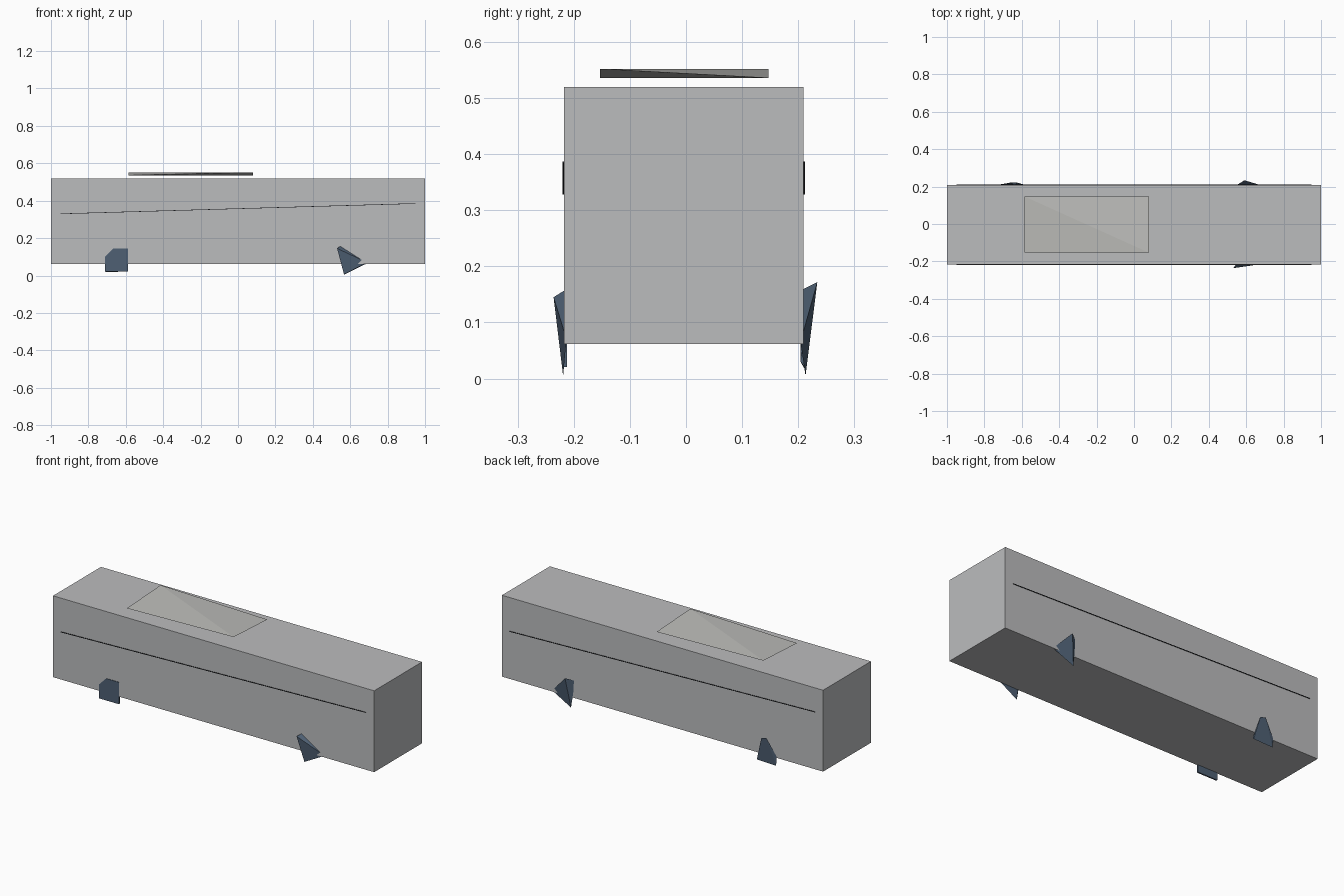
import bpy, bmesh
from mathutils import Vector

if "Cube" in bpy.data.objects:
    bpy.data.objects.remove(bpy.data.objects["Cube"])


def material(name, rgb):
    m = bpy.data.materials.new(name)
    m.diffuse_color = (*rgb, 1)
    m.use_nodes = True
    m.node_tree.nodes["Principled BSDF"].inputs["Base Color"].default_value = m.diffuse_color
    return m


GREY = material("body grey", (0.50, 0.505, 0.515))
PALE = material("panel grey", (0.51, 0.51, 0.49))
SLATE = material("slate blue", (0.078, 0.118, 0.175))
BLACK = material("trim black", (0.01, 0.011, 0.013))


def hull(name, points, mat):
    """Flat-faced convex solid around a few corner points."""
    bm = bmesh.new()
    for p in points:
        bm.verts.new(Vector(p))
    bmesh.ops.convex_hull(bm, input=bm.verts[:])
    bmesh.ops.dissolve_limit(bm, angle_limit=0.001, verts=bm.verts[:], edges=bm.edges[:])
    bmesh.ops.recalc_face_normals(bm, faces=bm.faces[:])
    mesh = bpy.data.meshes.new(name)
    bm.to_mesh(mesh)
    bm.free()
    mesh.materials.append(mat)
    ob = bpy.data.objects.new(name, mesh)
    bpy.context.collection.objects.link(ob)
    return ob


FRONT, BACK = -0.217, 0.209

# Long box body
hull("body", [(x, y, z) for x in (-1, 1) for y in (FRONT, BACK) for z in (0.062, 0.52)], GREY)

# Thin twisted panel floating over the roof: opposite corners high and low
hull("roof_panel", [(-0.585, 0.147, 0.552), (0.08, -0.153, 0.552),
                    (-0.585, -0.153, 0.536), (0.08, 0.147, 0.536)], PALE)

# Slanted hairline strip on each long side
for name, wall, s in (("front_strip", FRONT, 1), ("back_strip", BACK, -1)):
    hull(name, [(s * x, wall - s * d, z + h)
                for x, z in ((-0.95, 0.33), (0.95, 0.385))
                for d in (-0.002, 0.003) for h in (-0.0015, 0.0015)], BLACK)

# Pointed feet at the right end
hull("front_right_foot", [(0.53, -0.236, 0.145), (0.55, -0.212, 0.16),
                          (0.69, -0.213, 0.07), (0.567, -0.219, 0.005)], SLATE)
hull("back_right_foot", [(0.59, 0.234, 0.172), (0.547, 0.206, 0.158),
                         (0.69, 0.204, 0.065), (0.567, 0.213, 0.005)], SLATE)

# Flat chipped feet at the left end
hull("front_left_foot", [(x, y, z) for y in (-0.220, -0.212) for x, z in
                         ((-0.711, 0.021), (-0.711, 0.10), (-0.668, 0.144),
                          (-0.588, 0.144), (-0.588, 0.021))], SLATE)
hull("back_left_foot", [(-0.589, 0.211, 0.022), (-0.709, 0.211, 0.018),
                        (-0.713, 0.212, 0.07), (-0.657, 0.222, 0.163),
                        (-0.624, 0.221, 0.155), (-0.589, 0.204, 0.03),
                        (-0.705, 0.204, 0.03), (-0.64, 0.204, 0.15)], SLATE)
